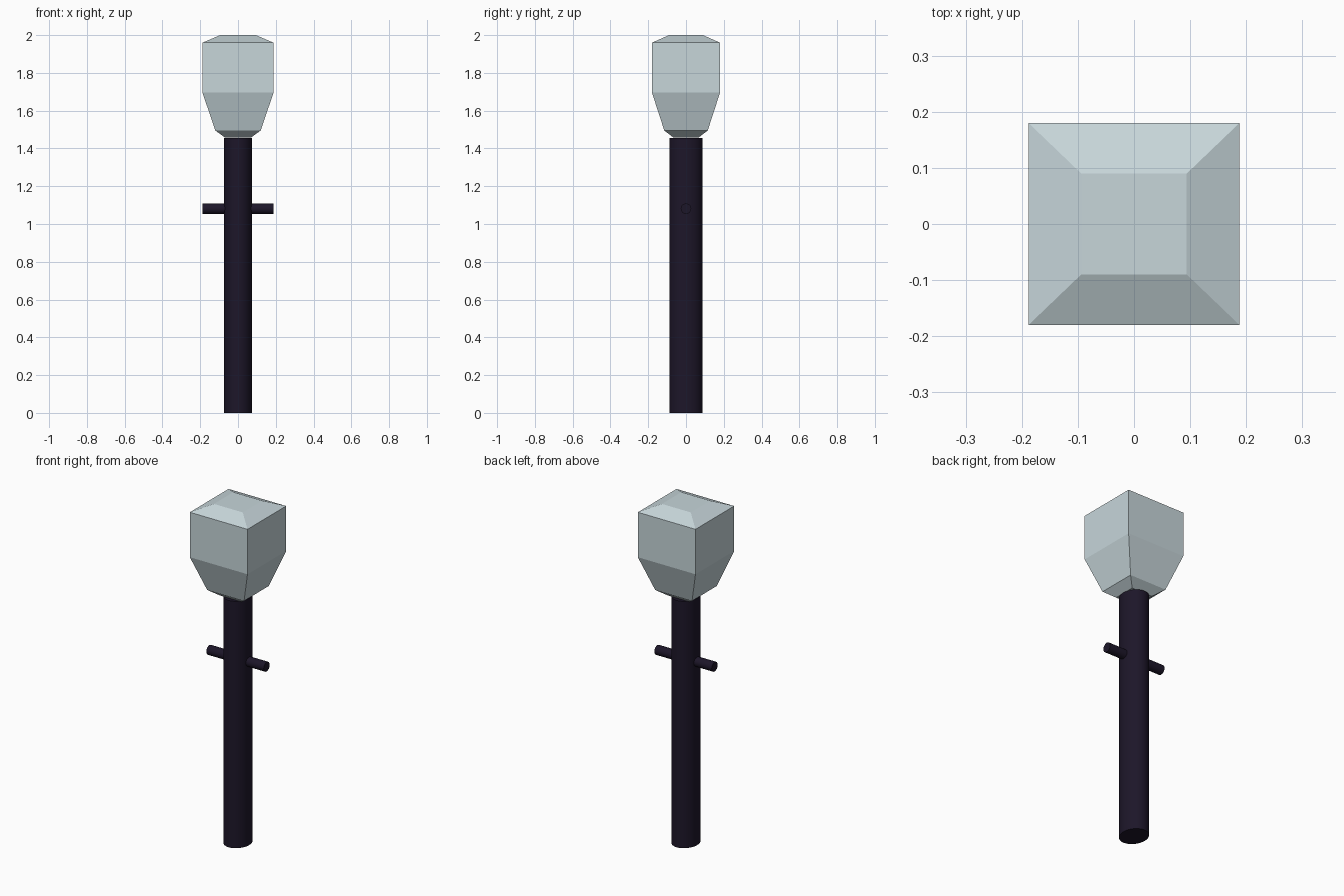
import bpy, bmesh, math

if "Cube" in bpy.data.objects:
    bpy.data.objects.remove(bpy.data.objects["Cube"])


def material(name, rgb):
    m = bpy.data.materials.new(name)
    m.diffuse_color = (*rgb, 1)
    m.use_nodes = True
    m.node_tree.nodes["Principled BSDF"].inputs["Base Color"].default_value = m.diffuse_color
    return m


def cylinder(name, loc, rot, scale, sides, mat):
    bpy.ops.mesh.primitive_cylinder_add(vertices=sides, radius=1, depth=1, location=loc, rotation=rot)
    ob = bpy.context.object
    ob.name = name
    ob.scale = scale
    bpy.ops.object.transform_apply(location=False, rotation=True, scale=True)
    bpy.ops.object.shade_smooth_by_angle(angle=math.radians(40))
    ob.data.materials.append(mat)
    return ob


dark = material("dark_metal", (0.012, 0.008, 0.022))
glass = material("pale_glass", (0.57, 0.67, 0.70))

# Slightly oval post and the round crossbar through it
cylinder("post", (0, 0, 0.7275), (0, 0, 0), (0.074, 0.087, 1.455), 32, dark)
cylinder("crossbar", (0, 0, 1.081), (0, math.pi / 2, 0), (0.028, 0.028, 0.374), 16, dark)

# Faceted lantern head: stacked rectangles (half x, half y, z)
profile = [(0.068, 0.066, 1.457), (0.12, 0.115, 1.495), (0.188, 0.18, 1.695),
           (0.188, 0.18, 1.96), (0.094, 0.09, 2.0)]
bm = bmesh.new()
rings = [[bm.verts.new((sx * x, sy * y, z)) for sx, sy in ((-1, -1), (1, -1), (1, 1), (-1, 1))]
         for x, y, z in profile]
for low, high in zip(rings, rings[1:]):
    for i in range(4):
        j = (i + 1) % 4
        bm.faces.new((low[i], low[j], high[j], high[i]))
bm.faces.new(rings[0][::-1])
bm.faces.new(rings[-1])
mesh = bpy.data.meshes.new("lantern_head")
bm.to_mesh(mesh)
bm.free()
mesh.materials.append(glass)
head = bpy.data.objects.new("lantern_head", mesh)
bpy.context.collection.objects.link(head)
